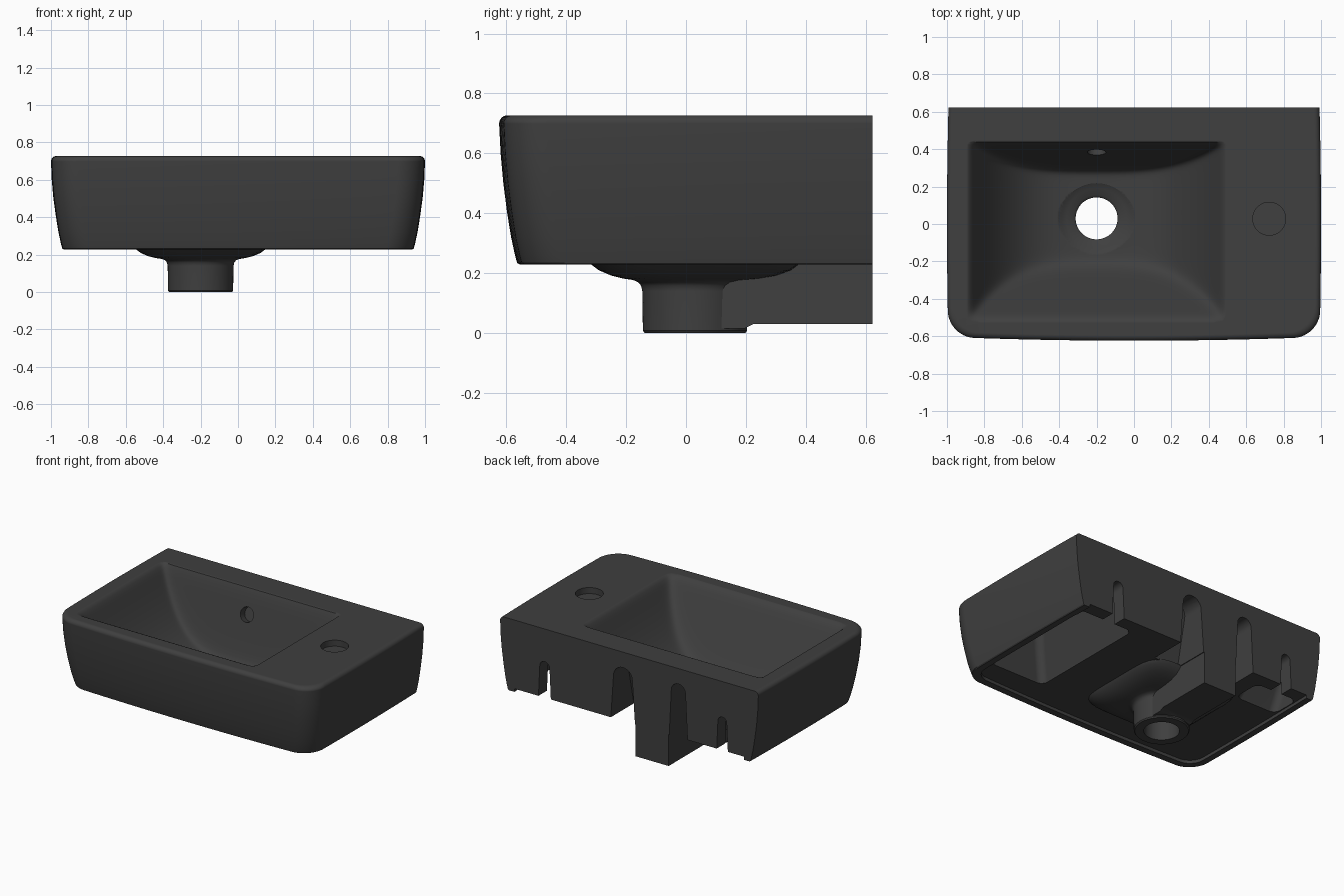
import bpy, bmesh, math
from mathutils import Matrix, Vector

cube = bpy.data.objects.get("Cube")
if cube:
    bpy.data.objects.remove(cube, do_unlink=True)

charcoal = bpy.data.materials.new("matte charcoal")
charcoal.use_nodes = True
charcoal.diffuse_color = (0.05, 0.05, 0.05, 1)
charcoal.node_tree.nodes["Principled BSDF"].inputs["Base Color"].default_value = (0.05, 0.05, 0.05, 1)
charcoal.node_tree.nodes["Principled BSDF"].inputs["Roughness"].default_value = 0.6

BACK, TOP, BASE = 0.623, 0.727, 0.228
DRAIN = Vector((-0.2, 0.03, 0))


def finish(name, bm):
    bmesh.ops.recalc_face_normals(bm, faces=bm.faces)
    mesh = bpy.data.meshes.new(name)
    bm.to_mesh(mesh)
    bm.free()
    mesh.materials.append(charcoal)
    obj = bpy.data.objects.new(name, mesh)
    bpy.context.collection.objects.link(obj)
    return obj


def loft(name, rings):
    """Closed skin through rings with equal point counts."""
    bm = bmesh.new()
    loops = [[bm.verts.new(p) for p in ring] for ring in rings]
    for a, b in zip(loops, loops[1:]):
        for i in range(len(a)):
            j = (i + 1) % len(a)
            bm.faces.new((a[i], a[j], b[j], b[i]))
    bm.faces.new(loops[0])
    bm.faces.new(loops[-1])
    return finish(name, bm)


def pocket(name, levels, radius=0.05):
    """Rounded rectangular hollow through (z, x0, x1, y0, y1) levels."""
    rings = []
    for z, x0, x1, y0, y1 in levels:
        ring = []
        for i in range(24):
            a = math.radians((i // 6) * 90 + (i % 6) * 18)
            cx = x1 - radius if i // 6 in (0, 3) else x0 + radius
            cy = y1 - radius if i // 6 in (0, 1) else y0 + radius
            ring.append((cx + radius * math.cos(a), cy + radius * math.sin(a), z))
        rings.append(ring)
    return loft(name, rings)


def turned(name, profile, centre, steps=72):
    """Solid from (radius, height, squareness) points; squareness 2 is round."""
    rings = []
    for r, z, n in profile:
        ring = []
        for i in range(steps):
            c, s = math.cos(2 * math.pi * i / steps), math.sin(2 * math.pi * i / steps)
            k = r / (abs(c) ** n + abs(s) ** n) ** (1 / n)
            ring.append((centre.x + k * c, centre.y + k * s, z))
        rings.append(ring)
    return loft(name, rings)


def notch(name, x0, x1, top):
    """Tapered round-headed notch in the back wall, following the slope of the bowl."""
    mid, foot = (x0 + x1) / 2, (x1 - x0) / 2
    head = foot * 0.75
    shape = [(mid - foot, 0.2), (mid + foot, 0.2)]
    for i in range(13):
        a = math.pi * i / 12
        shape.append((mid + head * math.cos(a), top - head + head * math.sin(a)))
    return loft(name, [[(x, 0.37 + (z - 0.25) * 0.31, z) for x, z in shape],
                       [(x, 0.8, z) for x, z in shape]])


def combine(target, tool, operation):
    tool.hide_render = True
    mod = target.modifiers.new(tool.name, 'BOOLEAN')
    mod.operation, mod.solver, mod.object = operation, 'EXACT', tool
    bpy.ops.object.select_all(action='DESELECT')
    bpy.context.view_layer.objects.active = target
    target.select_set(True)
    bpy.ops.object.modifier_apply(modifier=mod.name)
    bpy.data.objects.remove(tool, do_unlink=True)


def outline(z, hx, front, radius, back=BACK):
    """Square back corners, round front corners, slightly bowed front and sides."""
    side = front - 0.02
    run = [back + (radius - side - back) * i / 8 for i in range(8)]
    pts = [(hx, y) for y in run]
    for sign, start in ((1, 0), (-1, 90)):
        for i in range(13):
            a = math.radians(start + 90 * i / 12)
            pts.append((sign * (hx - radius) + radius * math.cos(a), -side + radius - radius * math.sin(a)))
        if sign == 1:
            reach = hx - radius
            pts += [(reach * (1 - i / 8), -side) for i in range(1, 16)]
    pts += [(-hx, y) for y in reversed(run)]
    return [(x * (1 - 0.008 * (y / BACK) ** 2), y - (0.02 * (1 - (x / hx) ** 2) if y < 0 else 0), z)
            for x, y in pts]


# Outer shell, flaring upward with a softened rim
levels = [(BASE, 0.933, 0.554), (0.234, 0.94, 0.564), (0.26, 0.947, 0.571), (0.32, 0.96, 0.584),
          (0.4, 0.973, 0.597), (0.5, 0.987, 0.61), (0.6, 0.996, 0.619)]
for step in range(7):
    turn = math.radians(15 * step)
    inset = 0.028 * (1 - math.cos(turn))
    levels.append((TOP - 0.028 + 0.028 * math.sin(turn), 1 - inset, 0.624 - inset))
basin = loft("wash_basin", [outline(z, hx, f, 0.11 + 0.03 * hx) for z, hx, f in levels])

# Shallow recess under the body, open at the back
combine(basin, loft("underside_recess", [outline(z, 0.89, 0.51, 0.1, 0.8) for z in (0.1, 0.25)]), 'DIFFERENCE')

# Hollows under the tap deck and the opposite rear corner
combine(basin, pocket("tap_pocket", [(0.1, 0.46, 0.89, -0.34, 0.53), (0.26, 0.46, 0.89, -0.34, 0.53),
                                     (0.45, 0.52, 0.89, -0.29, 0.53), (0.6, 0.57, 0.89, -0.24, 0.53)]), 'DIFFERENCE')
combine(basin, pocket("corner_pocket", [(0.1, -0.88, -0.56, 0.32, 0.53), (0.26, -0.88, -0.56, 0.32, 0.53),
                                        (0.42, -0.88, -0.61, 0.4, 0.53)]), 'DIFFERENCE')

# Notches in the back wall
for x0, x1, top in ((0.6, 0.7, 0.5), (-0.048, 0.145, 0.62), (-0.45, -0.305, 0.62), (-0.76, -0.67, 0.48)):
    combine(basin, notch("back_notch", x0, x1, top), 'DIFFERENCE')

# Squarish bowl underside flowing into the drain pipe, and the support rib behind it
combine(basin, turned("drain_pipe", [
    (0.168, 0.0, 2), (0.174, 0.008, 2), (0.176, 0.14, 2), (0.18, 0.158, 2), (0.19, 0.17, 2), (0.207, 0.177, 2.1),
    (0.24, 0.182, 2.6), (0.28, 0.192, 3.5), (0.32, 0.209, 5), (0.352, 0.233, 6), (0.368, 0.256, 6)],
    DRAIN), 'UNION')
rib = loft("support_rib", [[(x, y, z) for y, z in
                            ((0.0, 0.015), (0.195, 0.015), (0.225, 0.03), (BACK, 0.03), (BACK, 0.4),
                             (0.47, 0.4), (0.4, 0.27), (0.0, 0.24))] for x in (-0.303, -0.05)])
combine(basin, rib, 'UNION')


# Bowl: trough across the width, closed by sloping front and back walls
def bowl_height(x, y):
    trough = 0.25 + 0.477 * abs((x - DRAIN.x) / 0.675) ** 3.1
    rear = 0.25 + (y - 0.29) * 3.35
    front = 0.25 + (-0.225 - y) * 1.72
    soft = 0.036
    peak = max(trough, rear, front)
    h = peak + soft * math.log(sum(math.exp((v - peak) / soft) for v in (trough, rear, front)))
    lip, k = TOP + 0.002, 0.018
    return lip - k * math.log(1 + math.exp(min((lip - h) / k, 200)))


bm = bmesh.new()
bmesh.ops.create_grid(bm, x_segments=110, y_segments=80, size=0.5)
for v in bm.verts:
    v.co.x, v.co.y = -0.2 + v.co.x * 1.54, -0.03 + v.co.y * 1.1
    v.co.z = bowl_height(v.co.x, v.co.y)
raised = bmesh.ops.extrude_face_region(bm, geom=bm.faces[:], use_keep_orig=True)
for v in raised["geom"]:
    if isinstance(v, bmesh.types.BMVert):
        v.co.z = 0.9
combine(basin, finish("bowl_cutter", bm), 'DIFFERENCE')

# Drain bore with a dished seat, tap recess and overflow hole
combine(basin, turned("drain_bore", [(0.112, -0.1, 2), (0.112, 0.215, 2), (0.125, 0.228, 2), (0.16, 0.237, 2),
                                     (0.185, 0.248, 2), (0.21, 0.265, 2)], DRAIN), 'DIFFERENCE')
combine(basin, turned("tap_recess", [(0.088, 0.685, 2), (0.088, 0.8, 2)], Vector((0.723, 0.028, 0))), 'DIFFERENCE')
bm = bmesh.new()
bmesh.ops.create_cone(bm, cap_ends=True, segments=40, radius1=0.05, radius2=0.05, depth=0.12,
                      matrix=Matrix.Translation((DRAIN.x, 0.375, 0.565)) @ Matrix.Rotation(math.radians(73), 4, 'X'))
combine(basin, finish("overflow_hole", bm), 'DIFFERENCE')

# Smooth ceramic surface with crisp edges
bpy.ops.object.select_all(action='DESELECT')
bpy.context.view_layer.objects.active = basin
basin.select_set(True)
bpy.ops.object.shade_smooth_by_angle(angle=math.radians(32))
weighted = basin.modifiers.new("even_normals", 'WEIGHTED_NORMAL')
weighted.keep_sharp = True
